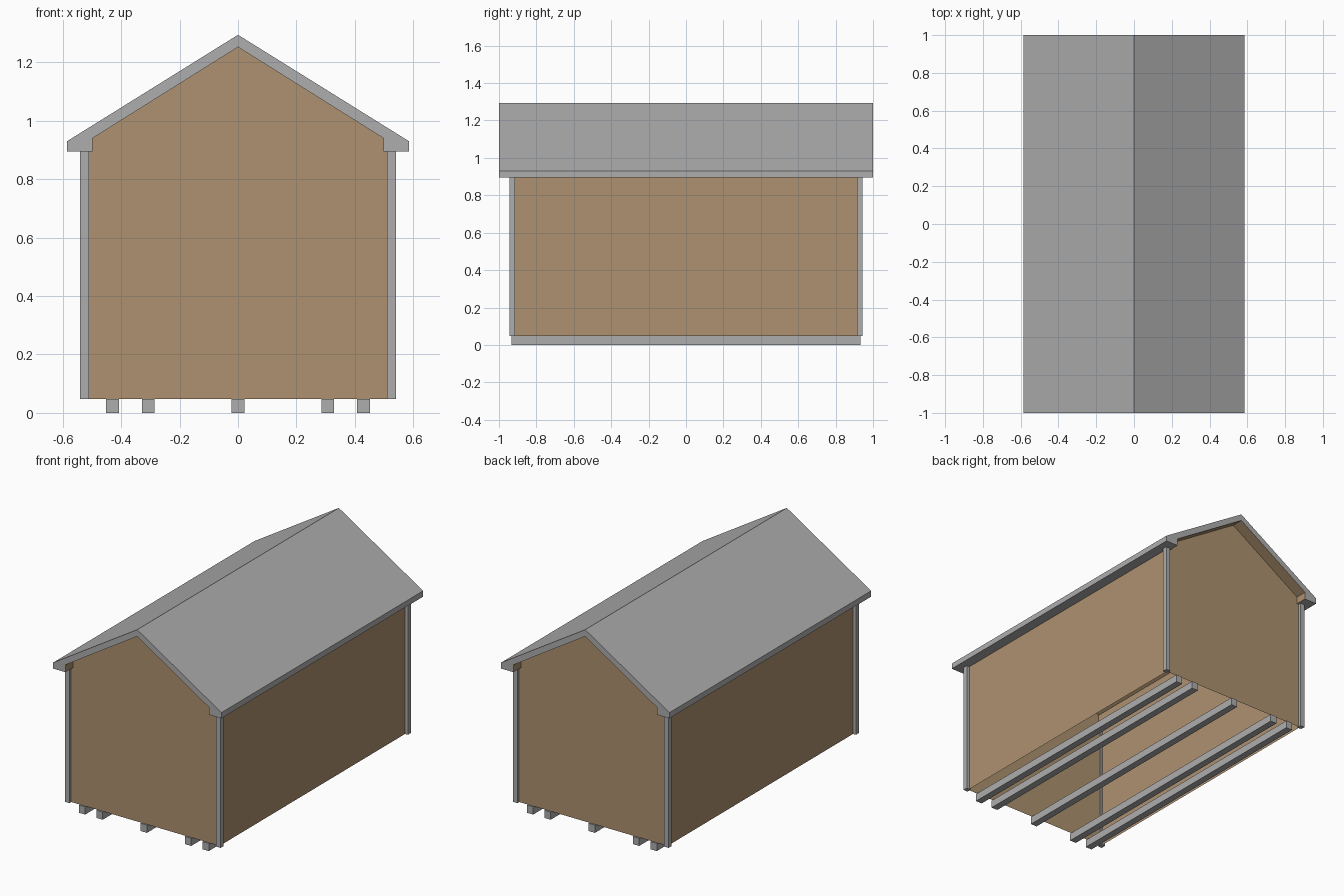
import bpy, bmesh

if "Cube" in bpy.data.objects:
    bpy.data.objects.remove(bpy.data.objects["Cube"])


def material(name, rgb):
    m = bpy.data.materials.new(name)
    m.diffuse_color = (*rgb, 1)
    m.use_nodes = True
    m.node_tree.nodes["Principled BSDF"].inputs["Base Color"].default_value = m.diffuse_color
    return m


GREY = material("grey trim", (0.42, 0.42, 0.42))
BROWN = material("brown boards", (0.42, 0.283, 0.162))


def finish(name, bm, mats):
    me = bpy.data.meshes.new(name)
    bm.to_mesh(me)
    bm.free()
    for m in mats:
        me.materials.append(m)
    ob = bpy.data.objects.new(name, me)
    bpy.context.collection.objects.link(ob)
    return ob


def box(name, x0, x1, y0, y1, z0, z1, mat):
    bm = bmesh.new()
    bmesh.ops.create_cube(bm, size=1)
    for v in bm.verts:
        v.co = (x1 if v.co.x > 0 else x0,
                y1 if v.co.y > 0 else y0,
                z1 if v.co.z > 0 else z0)
    return finish(name, bm, [mat])


def sheet(name, points, mat):
    bm = bmesh.new()
    bm.faces.new([bm.verts.new(p) for p in points])
    return finish(name, bm, [mat])


FLOOR, EAVE = 0.048, 0.894
WX, WY = 0.52, 0.925

# Gable walls: thin sheets, open underneath
gable = [(-WX, FLOOR), (WX, FLOOR), (WX, EAVE + 0.01), (0.498, 0.94),
         (0, 1.252), (-0.498, 0.94), (-WX, EAVE + 0.01)]
sheet("front_wall", [(x, -WY, z) for x, z in gable], BROWN)
sheet("back_wall", [(-x, WY, z) for x, z in gable], BROWN)

# Long side walls
for side, s in (("right", 1), ("left", -1)):
    sheet(side + "_wall", [(s * WX, -s * WY, FLOOR), (s * WX, s * WY, FLOOR),
                           (s * WX, s * WY, EAVE + 0.01),
                           (s * WX, -s * WY, EAVE + 0.01)], BROWN)

# Corner posts
for sx in (-1, 1):
    for sy in (-1, 1):
        name = ("front" if sy < 0 else "back") + ("_left" if sx < 0 else "_right")
        xs = sorted((sx * 0.51, sx * 0.54))
        ys = sorted((sy * 0.914, sy * 0.944))
        box(name + "_post", *xs, *ys, FLOOR, EAVE, GREY)

# Floor beams
for i, x in enumerate((-0.429, -0.307, 0, 0.307, 0.429)):
    box(f"floor_beam_{i + 1}", x - 0.022, x + 0.022, -0.934, 0.934, 0, FLOOR, GREY)

# Roof: extruded profile, grey outside, brown lining inside
half = [(0.498, 0.94), (0.498, EAVE), (0.585, EAVE), (0.585, 0.93)]
profile = ([(0, 1.252)] + half + [(0, 1.294)]
           + [(-x, z) for x, z in reversed(half)])
bm = bmesh.new()
ends = [[bm.verts.new((x, y, z)) for x, z in profile] for y in (-1, 1)]
n = len(profile)
for i in range(n):
    j = (i + 1) % n
    f = bm.faces.new((ends[0][i], ends[0][j], ends[1][j], ends[1][i]))
    f.material_index = 1 if i in (0, 1, n - 2, n - 1) else 0
# End faces split at the ridge line into simple convex pieces
for e in ends:
    for a in ((0, 1, 4, 5), (1, 2, 3, 4), (0, 5, 6, 9), (6, 7, 8, 9)):
        bm.faces.new([e[k] for k in a])
bmesh.ops.recalc_face_normals(bm, faces=bm.faces[:])
finish("roof", bm, [GREY, BROWN])
